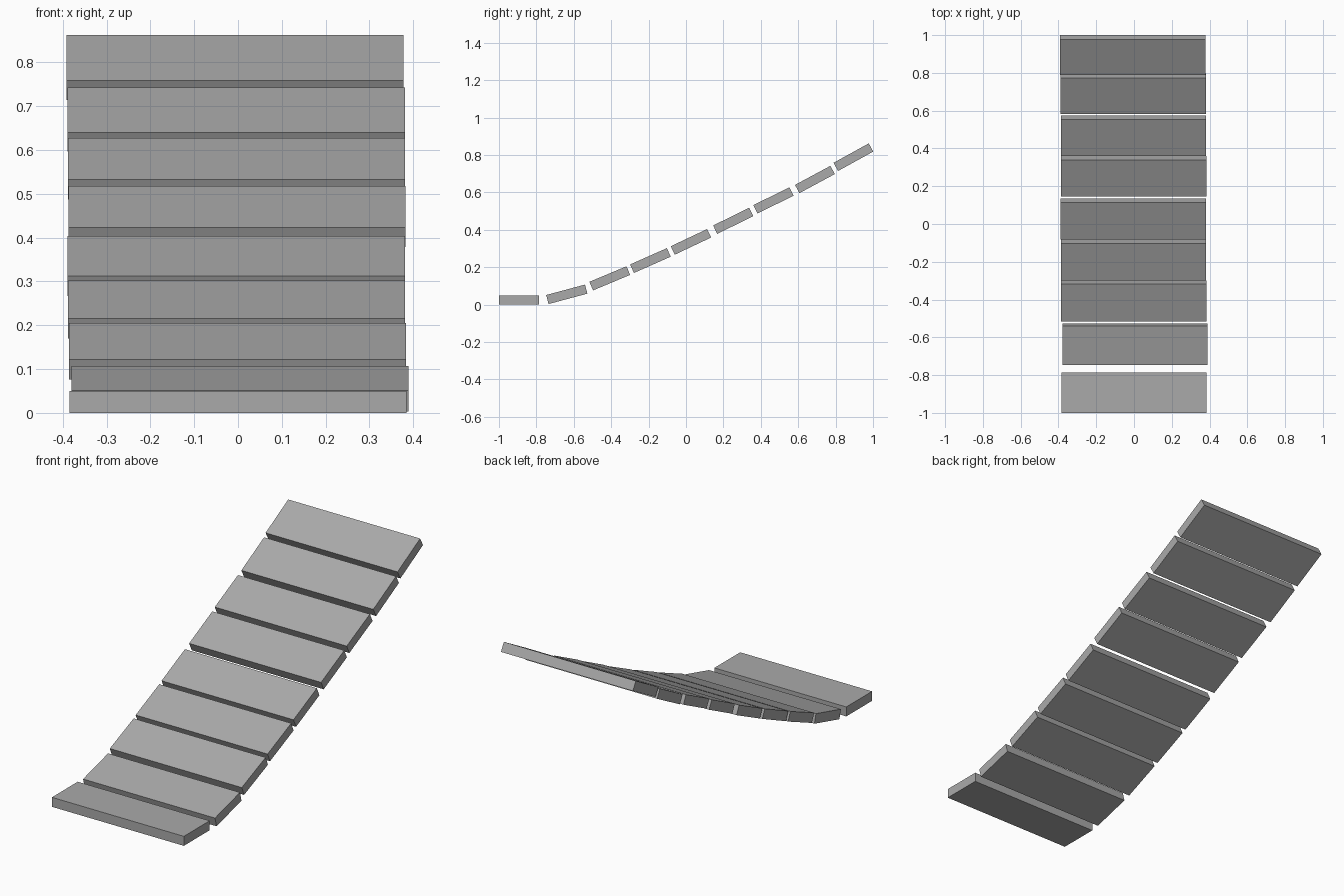
import bpy
import bmesh
from math import radians
from mathutils import Matrix, Vector

cube = bpy.data.objects.get("Cube")
if cube:
    bpy.data.objects.remove(cube, do_unlink=True)

WIDTH, LENGTH, THICK = 0.769, 0.215, 0.05

# One grey for every plank
grey = bpy.data.materials.new("plank_grey")
grey.use_nodes = True
colour = (0.4, 0.4, 0.4, 1)
grey.diffuse_color = colour
grey.node_tree.nodes["Principled BSDF"].inputs["Base Color"].default_value = colour


def plank(name, x, y, z, tilt):
    """Box whose top back edge is at (x, y, z), rising to the back by tilt degrees."""
    bm = bmesh.new()
    bmesh.ops.create_cube(bm, size=1)
    bmesh.ops.scale(bm, vec=(WIDTH, LENGTH, THICK), verts=bm.verts)
    bmesh.ops.translate(bm, vec=(0, -LENGTH / 2, -THICK / 2), verts=bm.verts)
    mesh = bpy.data.meshes.new(name)
    bm.to_mesh(mesh)
    bm.free()
    mesh.materials.append(grey)
    obj = bpy.data.objects.new(name, mesh)
    obj.matrix_world = Matrix.Translation(Vector((x, y, z))) @ Matrix.Rotation(radians(tilt), 4, "X")
    bpy.context.collection.objects.link(obj)


# Flat landing, then planks climbing to the back: x, y, z, tilt
planks = [
    (0.0, -0.785, 0.05, 0),
    (0.005, -0.54, 0.107, 15),
    (-0.001, -0.318, 0.205, 22.7),
    (-0.003, -0.102, 0.302, 23.9),
    (-0.004, 0.113, 0.404, 25.3),
    (-0.002, 0.338, 0.518, 26.2),
    (-0.003, 0.553, 0.627, 26.2),
    (-0.004, 0.772, 0.742, 28.3),
    (-0.007, 0.977, 0.862, 28.9),
]
for i, spec in enumerate(planks, 1):
    plank(f"plank_{i}", *spec)
